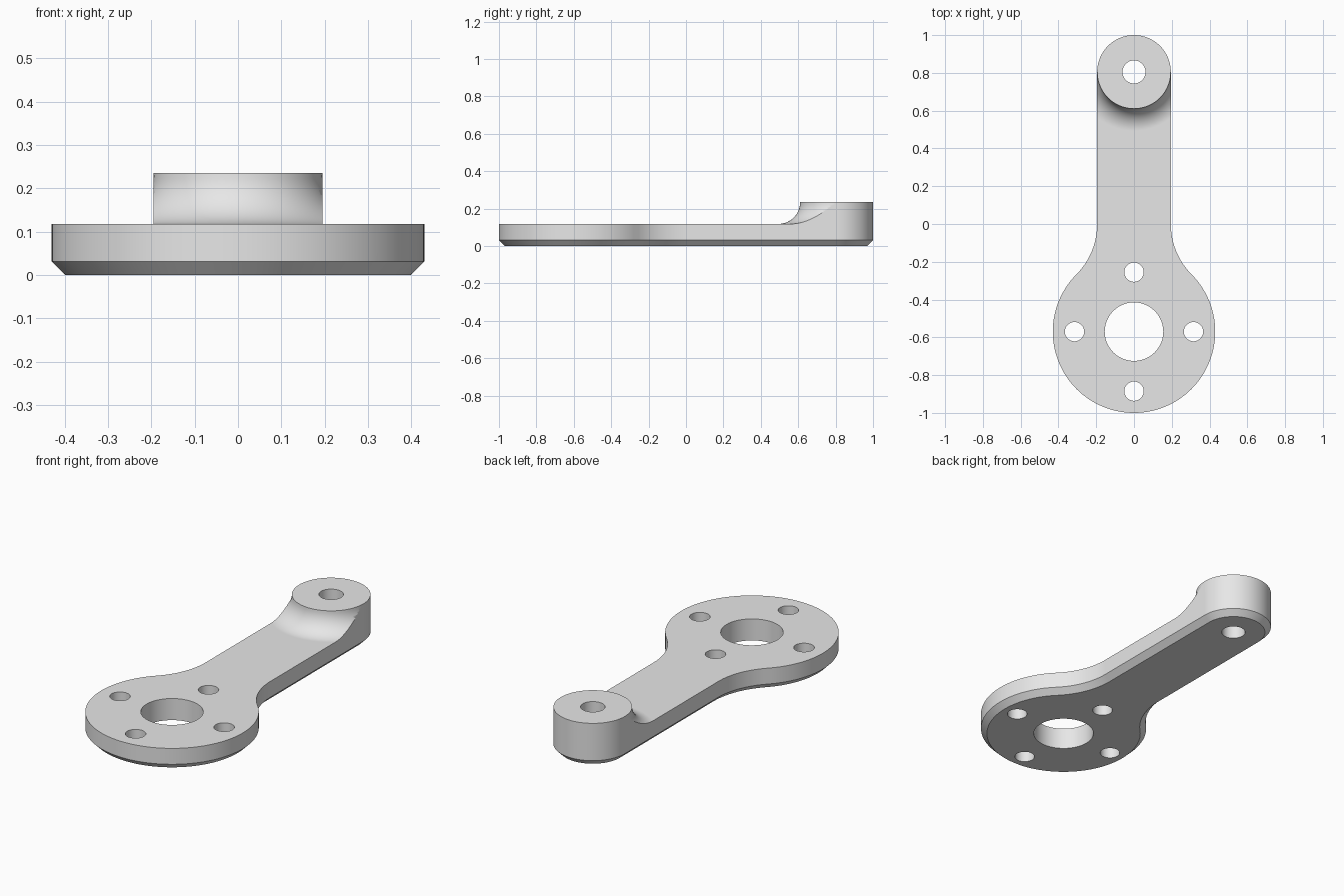
import bpy
import bmesh
from math import pi, sin, cos, atan2, radians

if "Cube" in bpy.data.objects:
    bpy.data.objects.remove(bpy.data.objects["Cube"], do_unlink=True)

HUB_Y, HUB_R = -0.57, 0.43          # round mounting plate
TIP_Y, ARM = 0.805, 0.195           # arm half width and tip radius
PLATE_Z, TOP_Z = 0.118, 0.235
CHAMFER = 0.031
NECK_R = 0.379                      # neck blend between plate and arm


def arc(cx, cy, r, a0, a1, n):
    return [(cx + r * cos(a0 + (a1 - a0) * i / n),
             cy + r * sin(a0 + (a1 - a0) * i / n)) for i in range(n + 1)]


def outline(inset):
    """Right half as three tangent arcs, then mirrored to the left."""
    t = atan2(-HUB_Y, ARM + NECK_R)
    half = arc(0, HUB_Y, HUB_R - inset, -pi / 2, t, 48)
    half += arc(ARM + NECK_R, 0, NECK_R + inset, pi + t, pi, 16)[1:]
    half += arc(0, TIP_Y, ARM - inset, 0, pi / 2, 24)
    return half + [(-x, y) for x, y in half[-2:0:-1]]


def make_object(name, bm):
    bmesh.ops.recalc_face_normals(bm, faces=bm.faces)
    mesh = bpy.data.meshes.new(name)
    bm.to_mesh(mesh)
    bm.free()
    obj = bpy.data.objects.new(name, mesh)
    bpy.context.collection.objects.link(obj)
    return obj


def loft(bm, rings):
    """Skin closed rings of equal length and cap both ends."""
    loops = [[bm.verts.new(p) for p in ring] for ring in rings]
    n = len(loops[0])
    for low, high in zip(loops, loops[1:]):
        for i in range(n):
            j = (i + 1) % n
            bm.faces.new((low[i], low[j], high[j], high[i]))
    bm.faces.new(loops[0][::-1])
    bm.faces.new(loops[-1])


# Arm blank: full-height outline with a chamfered lower rim
bm = bmesh.new()
loft(bm, [[(x, y, z) for x, y in outline(c)]
          for c, z in ((CHAMFER, 0), (0, CHAMFER), (0, TOP_Z))])
lever_arm = make_object("lever_arm", bm)

# Relief cutter: half-turn sweep that leaves the tip boss and its fillet
blend = TOP_Z - PLATE_Z
inner = ARM - 0.0004
profile = [(inner, TOP_Z + 0.1)]
profile += arc(inner + blend, TOP_Z, blend, pi, 1.5 * pi, 14)
profile += [(2.5, PLATE_Z), (2.5, TOP_Z + 0.1)]
bm = bmesh.new()
STEPS = 48
loft(bm, [[(r * cos(pi + pi * k / STEPS), TIP_Y + r * sin(pi + pi * k / STEPS), z)
           for r, z in profile] for k in range(STEPS + 1)])
relief_cutter = make_object("relief_cutter", bm)

# Hole cutter: hub bore, four bolt holes and tip hole
BOLT = 0.315
holes = [(0, HUB_Y, 0.155), (0, TIP_Y, 0.061)]
holes += [(BOLT * cos(k * pi / 2), HUB_Y + BOLT * sin(k * pi / 2), 0.051) for k in range(4)]
bm = bmesh.new()
for x, y, r in holes:
    circle = arc(x, y, r, 0, 2 * pi, 48)[:-1]
    loft(bm, [[(px, py, z) for px, py in circle] for z in (-0.1, 0.4)])
hole_cutter = make_object("hole_cutter", bm)

# Cut the blank
bpy.ops.object.select_all(action="DESELECT")
bpy.context.view_layer.objects.active = lever_arm
lever_arm.select_set(True)
for cutter in (relief_cutter, hole_cutter):
    cutter.hide_render = True
    mod = lever_arm.modifiers.new("cut", "BOOLEAN")
    mod.operation = "DIFFERENCE"
    mod.solver = "EXACT"
    mod.object = cutter
    bpy.ops.object.modifier_apply(modifier=mod.name)
    bpy.data.objects.remove(cutter, do_unlink=True)

# Merge leftover coplanar pieces
bm = bmesh.new()
bm.from_mesh(lever_arm.data)
bmesh.ops.remove_doubles(bm, verts=bm.verts, dist=0.0001)
bmesh.ops.dissolve_limit(bm, angle_limit=radians(0.3), verts=bm.verts, edges=bm.edges)
bm.to_mesh(lever_arm.data)
bm.free()

# Plain grey finish
grey = bpy.data.materials.new("light_grey")
grey.use_nodes = True
colour = (0.8, 0.8, 0.8, 1)
grey.diffuse_color = colour
grey.node_tree.nodes["Principled BSDF"].inputs["Base Color"].default_value = colour
lever_arm.data.materials.clear()
lever_arm.data.materials.append(grey)
for face in lever_arm.data.polygons:
    face.material_index = 0

# Smooth curves, crisp edges, flat planes
bpy.ops.object.shade_smooth_by_angle(angle=radians(30))
weighted = lever_arm.modifiers.new("flat_planes", "WEIGHTED_NORMAL")
weighted.keep_sharp = True
